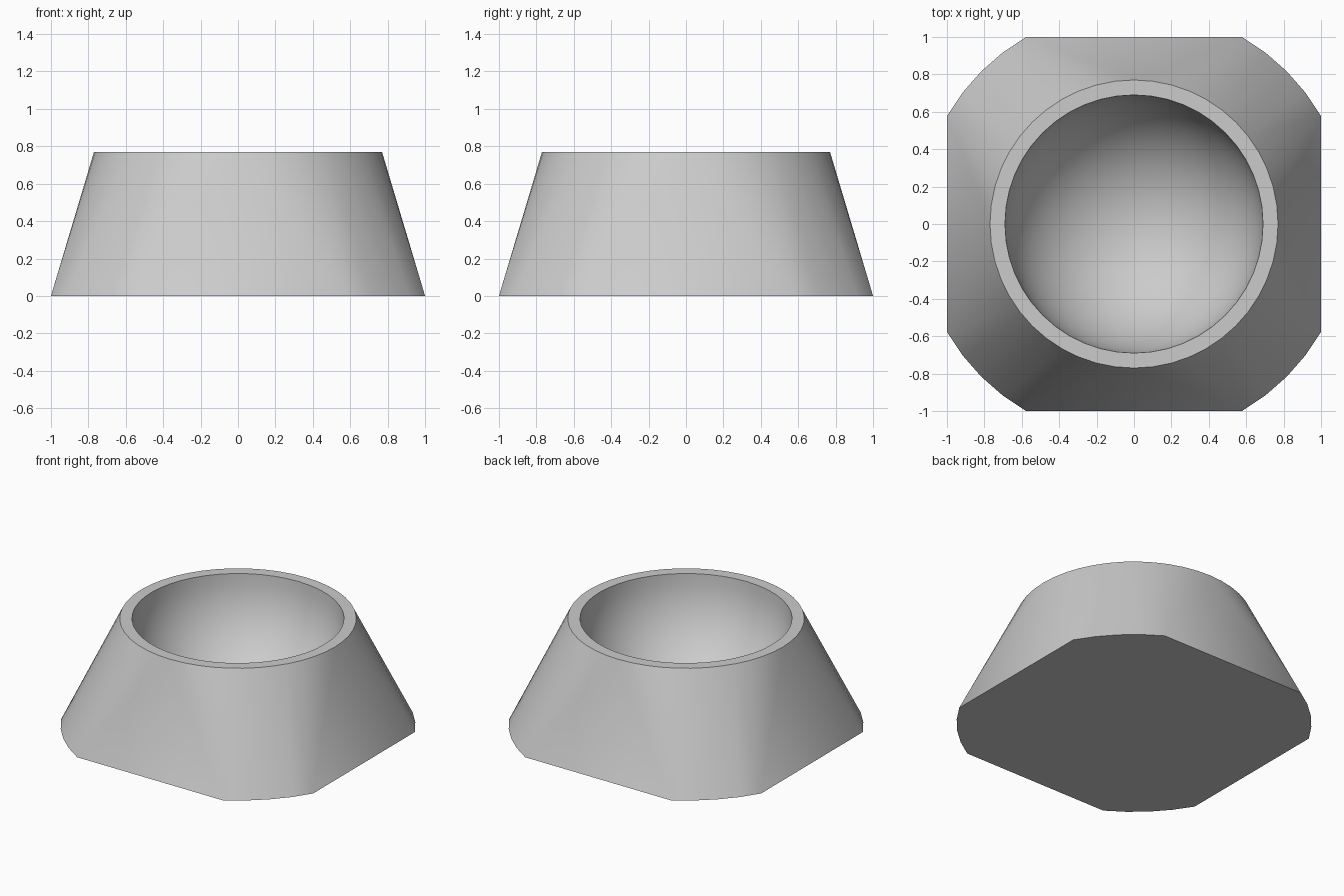
import bpy, bmesh
from math import sin, cos, radians, pi

cube = bpy.data.objects.get("Cube")
if cube:
    bpy.data.objects.remove(cube, do_unlink=True)

HEIGHT, RIM, BOWL = 0.77, 0.77, 0.69
FOOT = 1 / cos(radians(30))      # radius of the rounded foot corners
STEPS = 12                       # segments in each quarter turn
BOWL_RINGS = 14

grey = bpy.data.materials.new("plain grey")
grey.use_nodes = True
colour = (0.6, 0.6, 0.6, 1)
grey.diffuse_color = colour
grey.node_tree.nodes["Principled BSDF"].inputs["Base Color"].default_value = colour

bm = bmesh.new()


def point(radius, angle, z):
    return bm.verts.new((radius * cos(angle), radius * sin(angle), z))


def bridge(a, b):
    for i in range(len(a)):
        j = (i + 1) % len(a)
        bm.faces.new((a[i], a[j], b[j], b[i]))


# Round rim angles paired with the clipped-square foot angles
pairs = []
for quarter in range(4):
    for step in range(STEPS + 1):
        turn = 90 * step / STEPS
        foot = min(max(turn, 30), 60)
        pairs.append((radians(90 * quarter + turn), radians(90 * quarter + foot)))

# Foot outline, tapered wall and flat rim
foot_ring = [point(FOOT, f, 0) for _, f in pairs]
rim_ring = [point(RIM, r, HEIGHT) for r, _ in pairs]
bridge(foot_ring, rim_ring)
bm.faces.new(list(reversed(foot_ring)))

# Hemispherical hollow
previous = rim_ring
for k in range(BOWL_RINGS):
    dip = pi / 2 * k / BOWL_RINGS
    ring = [point(BOWL * cos(dip), r, HEIGHT - BOWL * sin(dip)) for r, _ in pairs]
    bridge(previous, ring)
    previous = ring
centre = point(0, 0, HEIGHT - BOWL)
for i in range(len(previous)):
    bm.faces.new((previous[i], previous[(i + 1) % len(previous)], centre))

# Merge the repeated corner points into fans
bmesh.ops.remove_doubles(bm, verts=bm.verts[:], dist=0.0005)
bmesh.ops.recalc_face_normals(bm, faces=bm.faces[:])

mesh = bpy.data.meshes.new("bowl_stand")
bm.to_mesh(mesh)
bm.free()
mesh.materials.append(grey)
stand = bpy.data.objects.new("bowl_stand", mesh)
bpy.context.collection.objects.link(stand)

bpy.ops.object.select_all(action="DESELECT")
stand.select_set(True)
bpy.context.view_layer.objects.active = stand
bpy.ops.object.shade_smooth_by_angle(angle=radians(30))
